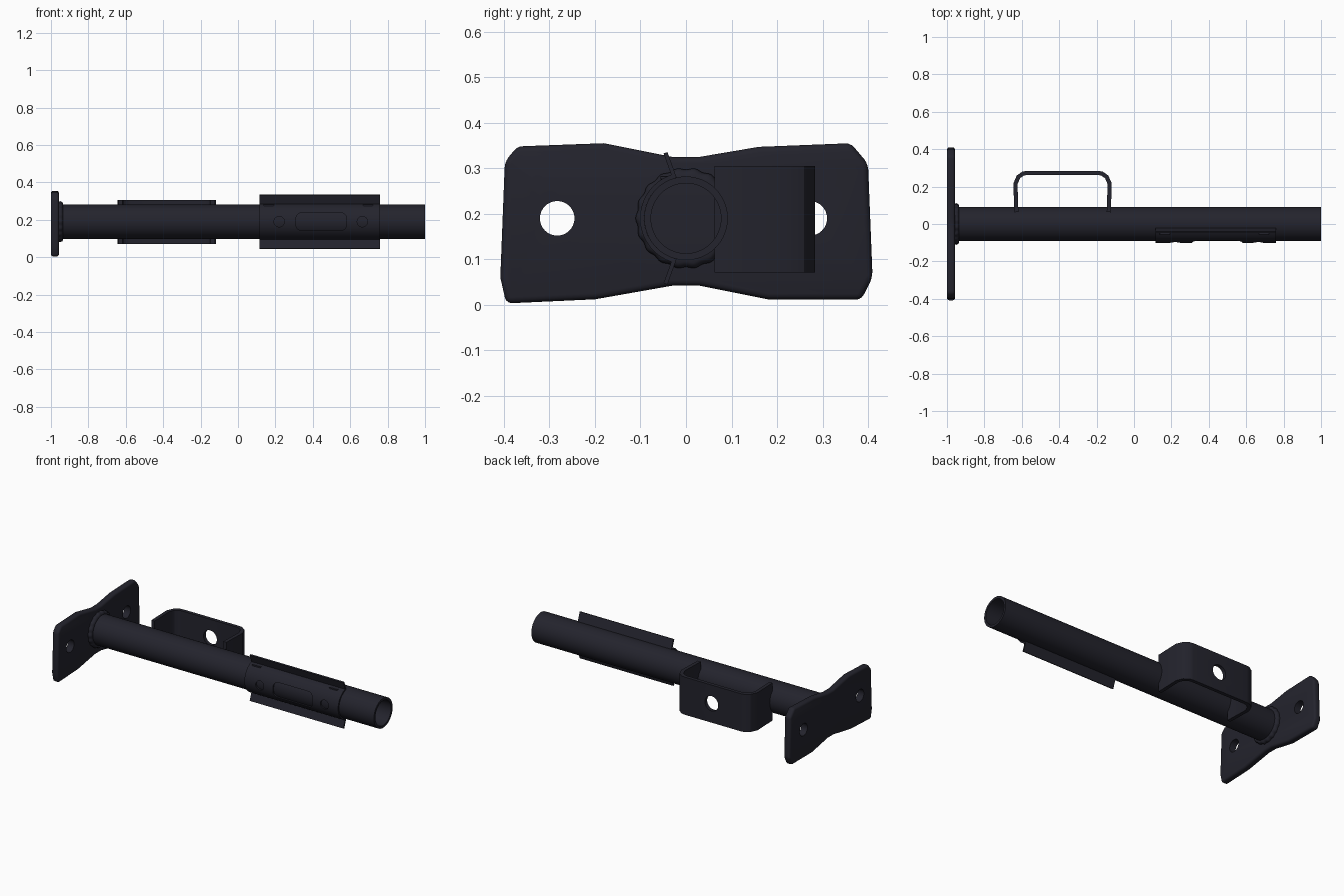
import bpy, bmesh, math
from mathutils import Vector

if "Cube" in bpy.data.objects:
    bpy.data.objects.remove(bpy.data.objects["Cube"])

AXIS_Z = 0.19

# One dark powder-coat colour
paint = bpy.data.materials.new("dark_navy_paint")
paint.use_nodes = True
colour = (0.017, 0.017, 0.026, 1)
paint.diffuse_color = colour
paint.node_tree.nodes["Principled BSDF"].inputs["Base Color"].default_value = colour


def make_object(name, bm):
    bmesh.ops.recalc_face_normals(bm, faces=bm.faces)
    mesh = bpy.data.meshes.new(name)
    bm.to_mesh(mesh)
    bm.free()
    mesh.materials.append(paint)
    obj = bpy.data.objects.new(name, mesh)
    bpy.context.collection.objects.link(obj)
    return obj


def select(obj):
    bpy.ops.object.select_all(action='DESELECT')
    obj.select_set(True)
    bpy.context.view_layer.objects.active = obj


def modify(obj, kind, **settings):
    mod = obj.modifiers.new(kind.title(), kind)
    for key, value in settings.items():
        setattr(mod, key, value)
    select(obj)
    bpy.ops.object.modifier_apply(modifier=mod.name)


def smooth(obj, degrees=35):
    select(obj)
    bpy.ops.object.shade_smooth_by_angle(angle=math.radians(degrees))


def prism(name, outline, direction):
    """Solid made by pushing a closed outline along a direction."""
    bm = bmesh.new()
    face = bm.faces.new([bm.verts.new(p) for p in outline])
    ext = bmesh.ops.extrude_face_region(bm, geom=[face], use_keep_orig=True)
    verts = [g for g in ext["geom"] if isinstance(g, bmesh.types.BMVert)]
    bmesh.ops.translate(bm, verts=verts, vec=direction)
    return make_object(name, bm)


def bent_sheet(name, path, direction, thickness):
    """Sheet metal: an open path pushed along a direction and thickened."""
    bm = bmesh.new()
    near = [bm.verts.new(p) for p in path]
    far = [bm.verts.new(Vector(p) + Vector(direction)) for p in path]
    for i in range(len(path) - 1):
        bm.faces.new((near[i], near[i + 1], far[i + 1], far[i]))
    obj = make_object(name, bm)
    modify(obj, 'SOLIDIFY', thickness=thickness, offset=0, use_even_offset=True)
    return obj


def lathe(name, profile, steps, lobes=0, wave=0):
    """Closed (x, radius) profile turned around the tube axis."""
    bm = bmesh.new()
    rings = []
    for i in range(steps):
        a = math.tau * i / steps
        swell = wave * math.cos(lobes * a)
        rings.append([bm.verts.new((x, (r + swell) * math.cos(a),
                                    AXIS_Z + (r + swell) * math.sin(a)))
                      for x, r in profile])
    count = len(profile)
    for i in range(steps):
        a, b = rings[i], rings[(i + 1) % steps]
        for j in range(count):
            k = (j + 1) % count
            bm.faces.new((a[j], a[k], b[k], b[j]))
    return make_object(name, bm)


def cut(obj, cutter):
    cutter.hide_render = True
    modify(obj, 'BOOLEAN', operation='DIFFERENCE', object=cutter, solver='EXACT')
    bpy.data.objects.remove(cutter)


def circle(radius, steps=32):
    return [(radius * math.cos(math.tau * i / steps),
             radius * math.sin(math.tau * i / steps)) for i in range(steps)]


def rounded_rect(half_w, half_h, radius, steps=6):
    points = []
    for q, (sx, sz) in enumerate(((1, 1), (-1, 1), (-1, -1), (1, -1))):
        for i in range(steps + 1):
            a = math.pi / 2 * (q + i / steps)
            points.append((sx * (half_w - radius) + radius * math.cos(a),
                           sz * (half_h - radius) + radius * math.sin(a)))
    return points


def front_cutter(shape, x, y, z, depth):
    return prism("cutter", [(x + u, y, z + v) for u, v in shape], (0, depth, 0))


# Main hollow tube
tube = lathe("main_tube", [(-0.97, 0.077), (-0.97, 0.092), (1, 0.092), (1, 0.077)], 64)
smooth(tube)

# Weld bead where the tube meets the plate
weld = lathe("weld_bead", [(-0.965, 0.085), (-0.965, 0.107), (-0.95, 0.109),
                           (-0.94, 0.105), (-0.935, 0.097), (-0.935, 0.085)],
             108, lobes=18, wave=0.002)
smooth(weld, 50)

# Mounting plate with a pinched waist and two bolt holes
plate_outline = [(-0.408, 0.06), (-0.395, 0.003), (-0.2, 0.012), (-0.03, 0.042),
                 (0.03, 0.042), (0.18, 0.012), (0.385, 0.011), (0.41, 0.06),
                 (0.4, 0.31), (0.362, 0.355), (0.16, 0.347), (0.03, 0.325),
                 (-0.03, 0.325), (-0.18, 0.355), (-0.37, 0.348), (-0.398, 0.315)]
plate = prism("mounting_plate", [(-1, y, z) for y, z in plate_outline], (0.043, 0, 0))
modify(plate, 'BEVEL', width=0.013, segments=3, limit_method='ANGLE',
       angle_limit=math.radians(25))
for y in (-0.283, 0.272):
    cut(plate, prism("cutter", [(-1.1, y + u, AXIS_Z + v) for u, v in circle(0.038)],
                     (0.3, 0, 0)))
smooth(plate)

# Rear U-shaped bracket with a round hole in its back wall
half = [(0.247, 0.063), (0.252, 0.215), (0.236, 0.252), (0.21, 0.27), (0.19, 0.273)]
profile = [(-0.382 - u, y) for u, y in half] + [(-0.382 + u, y) for u, y in reversed(half)]
bracket = bent_sheet("rear_bracket", [(x, y, 0.071) for x, y in profile],
                     (0, 0, 0.234), 0.022)
cut(bracket, front_cutter(circle(0.046), -0.375, 0.2, AXIS_Z, 0.2))
smooth(bracket, 28)

# Front saddle: half sleeve with flared lips above and below
arc = [(-0.0965 * math.cos(a), AXIS_Z + 0.0965 * math.sin(a))
       for a in (math.radians(-74 + 148 * i / 32) for i in range(33))]
section = [(-0.045, 0.046)] + arc + [(-0.045, 0.334)]
saddle = bent_sheet("front_saddle", [(0.115, y, z) for y, z in section],
                    (0.645, 0, 0), 0.009)
cut(saddle, front_cutter(rounded_rect(0.135, 0.047, 0.03), 0.445, -0.2, AXIS_Z, 0.15))
for x in (0.22, 0.665):
    cut(saddle, front_cutter(circle(0.028, 24), x, -0.2, AXIS_Z, 0.15))
smooth(saddle)

# Small raised tabs along the saddle's upper bend
for name, x in (("right_tab", 0.165), ("left_tab", 0.695)):
    tab = front_cutter(rounded_rect(0.028, 0.004, 0.003, 2), x, -0.056, 0.279, 0.02)
    tab.name = "saddle_" + name
